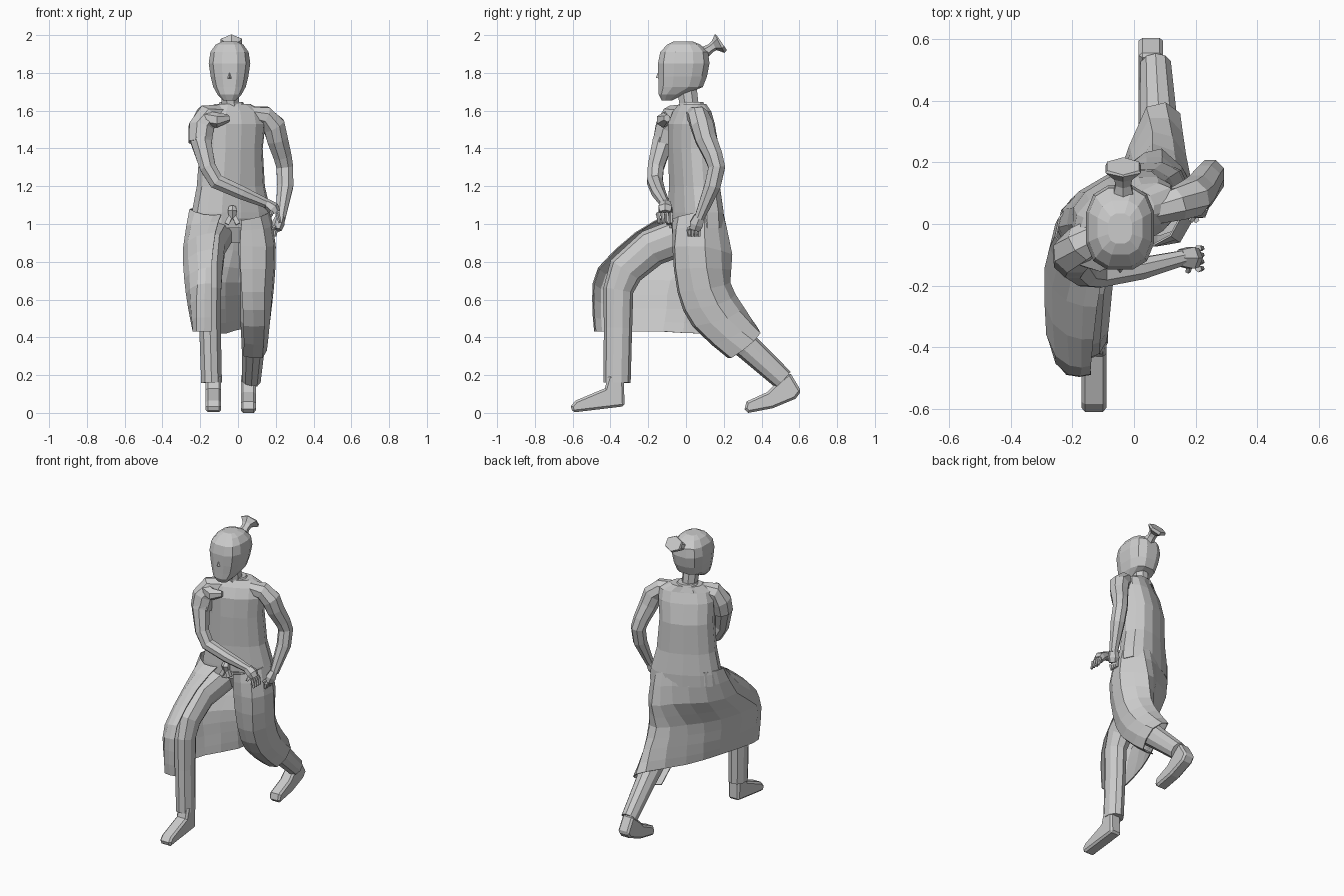
import bpy, bmesh, math
from mathutils import Vector, Matrix


def make(name, verts, faces):
    bm = bmesh.new()
    vs = [bm.verts.new(v) for v in verts]
    for f in faces:
        bm.faces.new([vs[i] for i in f])
    bmesh.ops.recalc_face_normals(bm, faces=bm.faces)
    me = bpy.data.meshes.new(name)
    bm.to_mesh(me)
    bm.free()
    ob = bpy.data.objects.new(name, me)
    bpy.context.collection.objects.link(ob)
    return ob


def bridge(name, rings):
    n = len(rings[0])
    verts = [p for r in rings for p in r]
    faces = [(i * n + j, i * n + (j + 1) % n, (i + 1) * n + (j + 1) % n, (i + 1) * n + j)
             for i in range(len(rings) - 1) for j in range(n)]
    faces += [tuple(range(n))[::-1], tuple(range((len(rings) - 1) * n, len(rings) * n))]
    return make(name, verts, faces)


def spow(v, e):
    return math.copysign(abs(v) ** e, v)


def stack(name, rings, sides=12, yaw=0, e=1.0):
    """Horizontal rings: (cx, cy, z, rx, ry)."""
    rot = Matrix.Rotation(math.radians(yaw), 3, 'Z')
    out = []
    for cx, cy, z, rx, ry in rings:
        angs = [2 * math.pi * (k + 0.5) / sides for k in range(sides)]
        out.append([Vector((cx, cy, z)) + rot @ Vector((rx * spow(math.cos(a), e), ry * spow(math.sin(a), e), 0))
                    for a in angs])
    return bridge(name, out)


def tube(name, path, sides=8, ref=(1, 0, 0), squash=1.0):
    """Rings swept along a path: (x, y, z, radius); squash scales along ref."""
    pts = [Vector(p[:3]) for p in path]
    out = []
    for i, p in enumerate(pts):
        t = Vector()
        if i:
            t += (p - pts[i - 1]).normalized()
        if i < len(pts) - 1:
            t += (pts[i + 1] - p).normalized()
        t.normalize()
        u = Vector(ref)
        u = (u - t * u.dot(t)).normalized()
        v = t.cross(u)
        r = path[i][3]
        out.append([p + u * r * squash * math.cos(a) + v * r * math.sin(a)
                    for a in (2 * math.pi * (k + 0.5) / sides for k in range(sides))])
    return bridge(name, out)


def foot(name, profile, x, width):
    n = len(profile)
    verts = [(x + s * width / 2, y, z) for s in (-1, 1) for y, z in profile]
    faces = [tuple(range(n)), tuple(range(n, 2 * n))]
    faces += [(i, (i + 1) % n, n + (i + 1) % n, n + i) for i in range(n)]
    ob = make(name, verts, faces)
    b = ob.modifiers.new("Bevel", 'BEVEL')
    b.width, b.segments, b.limit_method, b.angle_limit = 0.012, 1, 'ANGLE', math.radians(60)


def refine(row):
    """Insert a smooth midpoint between neighbouring points."""
    out = [row[0]]
    for i in range(len(row) - 1):
        a, b = row[max(i - 1, 0)], row[min(i + 2, len(row) - 1)]
        out += [(row[i] + row[i + 1]) * 0.5625 - (a + b) * 0.0625, row[i + 1]]
    return out


# Head, face and hair knot
HX = -0.045
stack("head", [(HX, -0.1, 1.655, 0.035, 0.03), (HX, -0.078, 1.685, 0.065, 0.068),
               (HX, -0.028, 1.725, 0.088, 0.12), (HX, -0.018, 1.78, 0.102, 0.132),
               (HX, -0.012, 1.85, 0.113, 0.14), (HX, -0.01, 1.91, 0.104, 0.13),
               (HX, -0.012, 1.95, 0.075, 0.09), (HX, -0.015, 1.967, 0.04, 0.05)], 12, 0, 0.75)
make("nose", [(HX, -0.145, 1.81), (HX - 0.013, -0.144, 1.77), (HX + 0.013, -0.144, 1.77), (HX, -0.16, 1.775)],
     [(0, 1, 3), (0, 3, 2), (1, 2, 3)])
tube("hair_knot", [(-0.035, 0.085, 1.9, 0.035), (-0.035, 0.13, 1.93, 0.024), (-0.035, 0.15, 1.945, 0.028),
                   (-0.035, 0.178, 1.955, 0.055), (-0.035, 0.188, 1.962, 0.05)], 6, squash=1.2)
stack("neck", [(-0.035, 0.025, 1.57, 0.07, 0.06), (-0.04, 0.015, 1.64, 0.05, 0.055),
               (-0.045, 0.0, 1.75, 0.052, 0.058)], 8)

# Torso, turned so the right shoulder leads
stack("torso", [(-0.035, 0.05, 0.98, 0.228, 0.12), (-0.035, 0.05, 1.06, 0.22, 0.122),
                (-0.038, 0.045, 1.2, 0.188, 0.115), (-0.036, 0.04, 1.4, 0.172, 0.12),
                (-0.025, 0.028, 1.53, 0.178, 0.105), (-0.02, 0.03, 1.595, 0.165, 0.078),
                (-0.03, 0.035, 1.635, 0.1, 0.062)], 14, 25, 0.85)
stack("pelvis", [(-0.02, 0.05, 0.9, 0.08, 0.07), (-0.03, 0.04, 1.03, 0.18, 0.115)], 10, 20)
stack("collar", [(-0.035, 0.035, 1.6, 0.09, 0.075), (-0.035, 0.035, 1.645, 0.062, 0.058)], 10, 20)

# Hanging belt knot
tube("belt_knot", [(-0.03, -0.08, 1.09, 0.02), (-0.03, -0.09, 1.07, 0.028), (-0.03, -0.08, 1.03, 0.02)], 6)
for s in (-1, 1):
    tube("belt_end", [(-0.03, -0.085, 1.06, 0.014), (-0.03 + s * 0.03, -0.09, 1.0, 0.018)], 4)

# Open robe skirt: rows from waist to hem, columns from right edge round the back to left edge
rows = [
    [(-.09, -.10, 1.05), (-.18, -.11, 1.05), (-.257, -.04, 1.08), (-.2, .085, 1.08), (-.02, .175, 1.08),
     (.09, .19, 1.08), (.17, .10, 1.07), (.12, -.04, 1.04), (.02, -.08, 1.02)],
    [(-.12, -.27, .955), (-.22, -.25, .935), (-.29, -.14, .88), (-.21, .06, .87), (-.03, .185, .86),
     (.09, .245, .84), (.20, .10, .88), (.15, -.06, .88), (.01, -.065, .88)],
    [(-.14, -.46, .77), (-.21, -.46, .76), (-.285, -.36, .71), (-.21, -.08, .70), (-.07, .09, .69),
     (.06, .235, .69), (.19, .13, .66), (.14, -.035, .64), (.02, -.035, .64)],
    [(-.14, -.49, .6), (-.22, -.49, .6), (-.265, -.38, .56), (-.19, -.1, .55), (-.07, .09, .55),
     (.06, .3, .57), (.17, .22, .5), (.14, .05, .46), (.03, .04, .46)],
    [(-.14, -.48, .43), (-.22, -.48, .43), (-.24, -.38, .43), (-.17, -.12, .43), (-.07, .10, .42),
     (.04, .38, .45), (.15, .36, .38), (.13, .24, .29), (.03, .22, .3)]]
grid = [refine([Vector(p) for p in r]) for r in rows]
grid = list(zip(*[refine(list(c)) for c in zip(*grid)]))
w = len(grid[0])
skirt = make("robe_skirt", [p for r in grid for p in r],
             [(i * w + j, i * w + j + 1, (i + 1) * w + j + 1, (i + 1) * w + j)
              for i in range(len(grid) - 1) for j in range(w - 1)])
skirt.modifiers.new("Thickness", 'SOLIDIFY').thickness = 0.006

# Trouser legs and shoes
tube("right_trouser", [(-0.10, 0.02, 0.95, 0.1), (-0.145, -0.18, 0.875, 0.1), (-0.155, -0.32, 0.755, 0.095),
                       (-0.15, -0.358, 0.65, 0.08), (-0.148, -0.36, 0.45, 0.075), (-0.14, -0.365, 0.16, 0.072)],
     10, squash=0.8)
tube("left_trouser", [(0.08, 0.06, 0.97, 0.1), (0.1, 0.08, 0.7, 0.1), (0.09, 0.16, 0.5, 0.09),
                      (0.08, 0.33, 0.345, 0.07), (0.07, 0.515, 0.175, 0.058)], 10, squash=0.9)
foot("right_shoe", [(-.325, .035), (-.33, .2), (-.41, .2), (-.43, .13), (-.585, .065), (-.61, .035),
                    (-.6, .002), (-.45, .02)], -0.13, 0.082)
foot("left_shoe", [(.31, .02), (.33, 0), (.46, .025), (.58, .075), (.61, .115), (.55, .215), (.47, .15),
                   (.43, .11), (.32, .06)], 0.055, 0.08)

# Arms with short sleeves
Y = (0, 1, 0)
tube("left_arm", [(0.06, 0.04, 1.58, 0.045), (0.14, 0.065, 1.57, 0.058), (0.19, 0.085, 1.52, 0.064),
                  (0.208, 0.105, 1.45, 0.06), (0.235, 0.145, 1.36, 0.052), (0.248, 0.163, 1.3, 0.048),
                  (0.25, 0.14, 1.2, 0.046), (0.225, 0.07, 1.03, 0.028)], 8, Y)
tube("right_arm", [(-0.10, -0.02, 1.58, 0.05), (-0.165, -0.065, 1.57, 0.06), (-0.195, -0.095, 1.51, 0.066),
                   (-0.195, -0.125, 1.43, 0.058), (-0.16, -0.16, 1.3, 0.046), (-0.115, -0.165, 1.225, 0.044),
                   (0.02, -0.145, 1.165, 0.038), (0.16, -0.11, 1.105, 0.026)], 8, Y)
tube("right_sleeve", [(-0.1, -0.02, 1.58, 0.055), (-0.165, -0.065, 1.57, 0.066), (-0.195, -0.095, 1.51, 0.072),
                      (-0.2, -0.115, 1.43, 0.066)], 8, Y)
tube("right_sleeve_fold", [(-0.17, -0.1, 1.56, 0.04), (-0.11, -0.12, 1.55, 0.04), (-0.05, -0.1, 1.56, 0.02)], 6, Y)


# Hands: palm plus fanned fingers
def hand(side, palm, tips, thumb):
    tube(side + "_palm", palm, 6, Y, 1.2)
    base = palm[-1]
    for t in tips:
        tube(side + "_finger", [(base[0] + (t[0] - base[0]) * 0.4, t[1], base[2], 0.012), (*t, 0.008)], 5, Y)
    tube(side + "_thumb", [(*palm[1][:3], 0.014), (*thumb, 0.009)], 5, Y)


hand("left", [(0.225, 0.07, 1.04, 0.026), (0.212, 0.055, 1.0, 0.034), (0.205, 0.045, 0.97, 0.026)],
     [(0.195, 0.015 + 0.018 * k, 0.935) for k in range(4)], (0.185, 0.01, 0.975))
hand("right", [(0.15, -0.11, 1.11, 0.026), (0.185, -0.11, 1.085, 0.034), (0.2, -0.11, 1.06, 0.028)],
     [(0.222, -0.145 + 0.022 * k, 1.005) for k in range(4)], (0.175, -0.155, 1.045))
